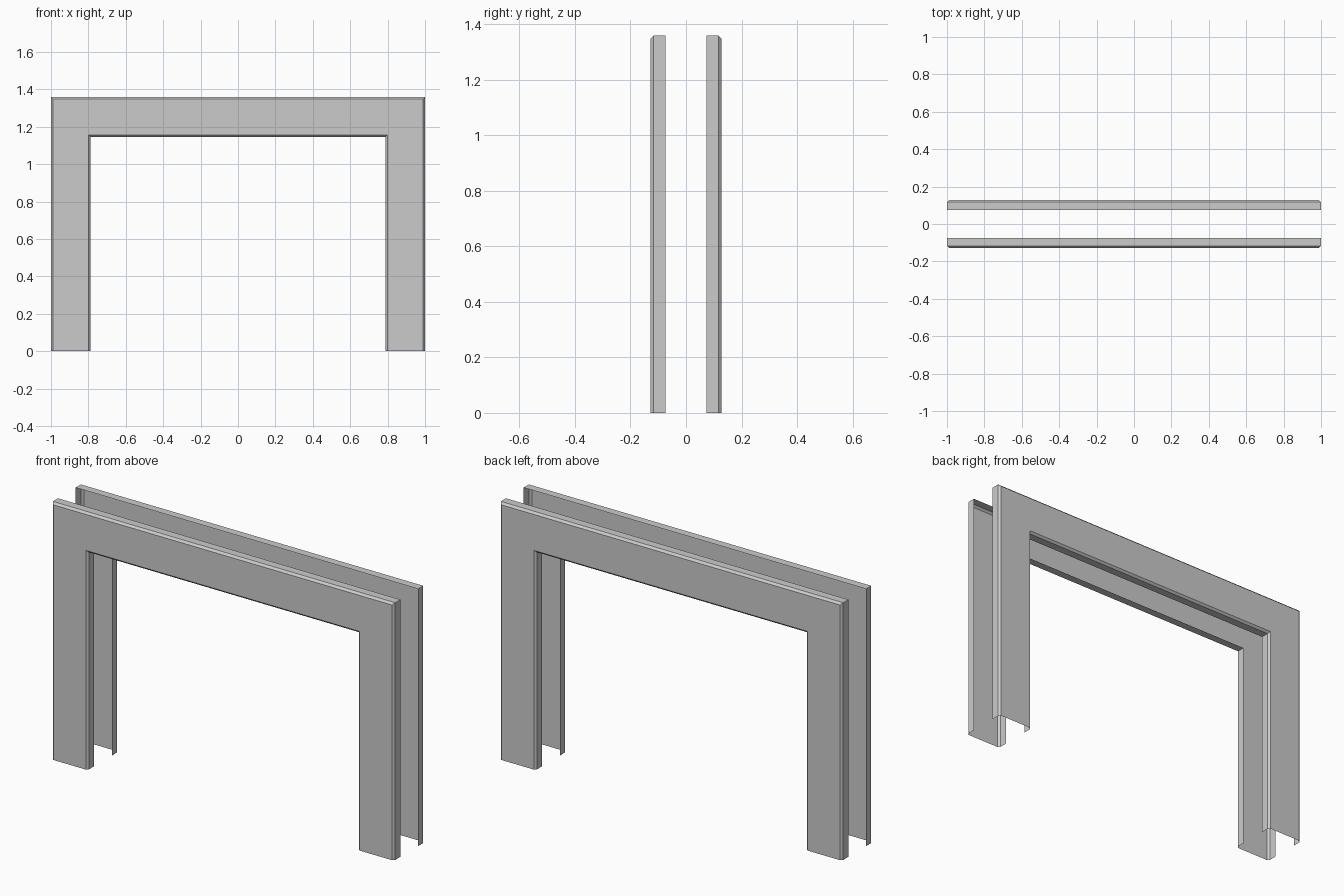
import bpy, bmesh, math

if "Cube" in bpy.data.objects:
    bpy.data.objects.remove(bpy.data.objects["Cube"])

HALF_W, HEIGHT = 1.0, 1.358      # outer size of the door casing
WIDTH, BEVEL = 0.212, 0.011      # face width and edge chamfer
Y_WALL, Y_FACE = 0.074, 0.128    # open back edge and front face

# Casing cross-section: (inset from outer edge, distance from centre plane)
profile = [
    (0, Y_WALL), (0, Y_FACE - BEVEL), (BEVEL, Y_FACE),
    (WIDTH - BEVEL, Y_FACE), (WIDTH, Y_FACE - BEVEL), (WIDTH, Y_WALL),
]


def casing(name, angle):
    """Sweep the open profile up one leg, over the head and down, mitred."""
    bm = bmesh.new()
    columns = []
    for d, y in profile:
        x, z = HALF_W - d, HEIGHT - d
        path = [(-x, 0), (-x, z), (x, z), (x, 0)]
        columns.append([bm.verts.new((px, -y, pz)) for px, pz in path])
    for a, b in zip(columns, columns[1:]):
        for i in range(3):
            bm.faces.new((a[i], b[i], b[i + 1], a[i + 1]))
    mesh = bpy.data.meshes.new(name)
    bm.to_mesh(mesh)
    bm.free()
    obj = bpy.data.objects.new(name, mesh)
    obj.rotation_euler.z = angle
    bpy.context.collection.objects.link(obj)


# One casing for each side of the wall
casing("front_door_casing", 0)
casing("back_door_casing", math.pi)
